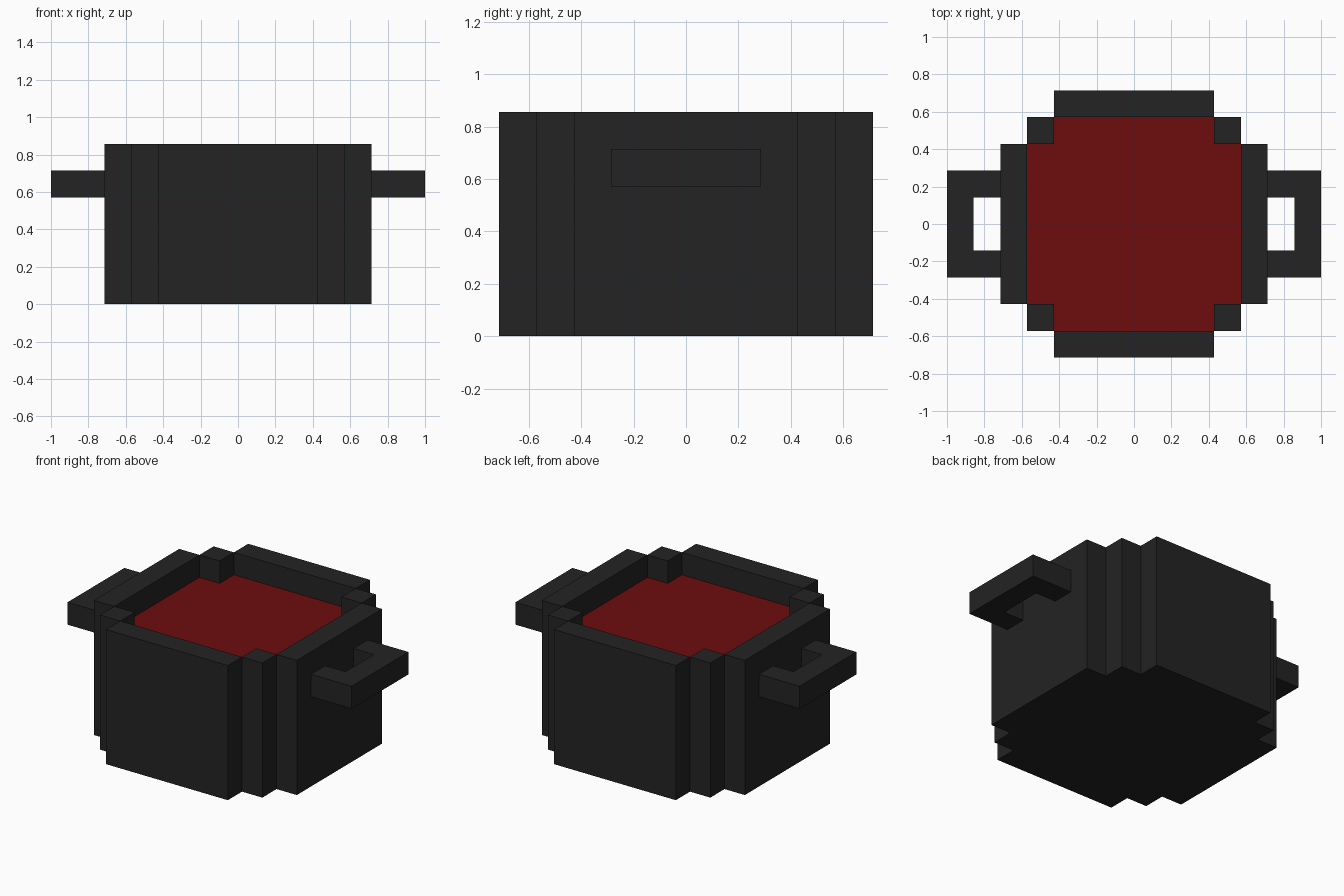
import bpy
import bmesh

U = 1 / 7  # block size of the model grid

cube = bpy.data.objects.get("Cube")
if cube:
    bpy.data.objects.remove(cube, do_unlink=True)


def material(name, rgb):
    mat = bpy.data.materials.new(name)
    mat.use_nodes = True
    mat.diffuse_color = (*rgb, 1)
    mat.node_tree.nodes["Principled BSDF"].inputs["Base Color"].default_value = (*rgb, 1)
    return mat


iron = material("charcoal iron", (0.017, 0.017, 0.017))
red = material("dark red soup", (0.155, 0.004, 0.004))


def prism(name, outline, z0, z1, mat):
    """Extrude a flat outline, given in blocks, from z0 to z1."""
    bm = bmesh.new()
    face = bm.faces.new([bm.verts.new((x * U, y * U, z0 * U)) for x, y in outline])
    ext = bmesh.ops.extrude_face_region(bm, geom=[face])
    verts = [v for v in ext["geom"] if isinstance(v, bmesh.types.BMVert)]
    bmesh.ops.translate(bm, verts=verts, vec=(0, 0, (z1 - z0) * U))
    bmesh.ops.recalc_face_normals(bm, faces=bm.faces)
    mesh = bpy.data.meshes.new(name)
    bm.to_mesh(mesh)
    bm.free()
    mesh.materials.append(mat)
    obj = bpy.data.objects.new(name, mesh)
    bpy.context.collection.objects.link(obj)
    return obj


def rect(x0, x1, y0, y1):
    return [(x0, y0), (x1, y0), (x1, y1), (x0, y1)]


# Straight walls
prism("front_wall", rect(-3, 3, -5, -4), 0, 6, iron)
prism("back_wall", rect(-3, 3, 4, 5), 0, 6, iron)
prism("left_wall", rect(4, 5, -3, 3), 0, 6, iron)
prism("right_wall", rect(-5, -4, -3, 3), 0, 6, iron)

# Corner posts and handles on both sides
for side, s in (("left", 1), ("right", -1)):
    for end, e in (("front", -1), ("back", 1)):
        prism(f"{end}_{side}_corner_post",
              rect(*sorted((3 * s, 4 * s)), *sorted((3 * e, 4 * e))), 0, 6, iron)
    half = [(5, -2), (7, -2), (7, 2), (5, 2), (5, 1), (6, 1), (6, -1), (5, -1)]
    prism(f"{side}_handle", [(x * s, y) for x, y in half], 4, 5, iron)

# Stepped interior: floor below, soup surface on top
quarter = [(4, 3), (3, 3), (3, 4)]
inside = (quarter + [(-x, y) for x, y in reversed(quarter)]
          + [(-x, -y) for x, y in quarter] + [(x, -y) for x, y in reversed(quarter)])
prism("pot_floor", inside, 0, 1, iron)
prism("soup", inside, 4.5, 5, red)
